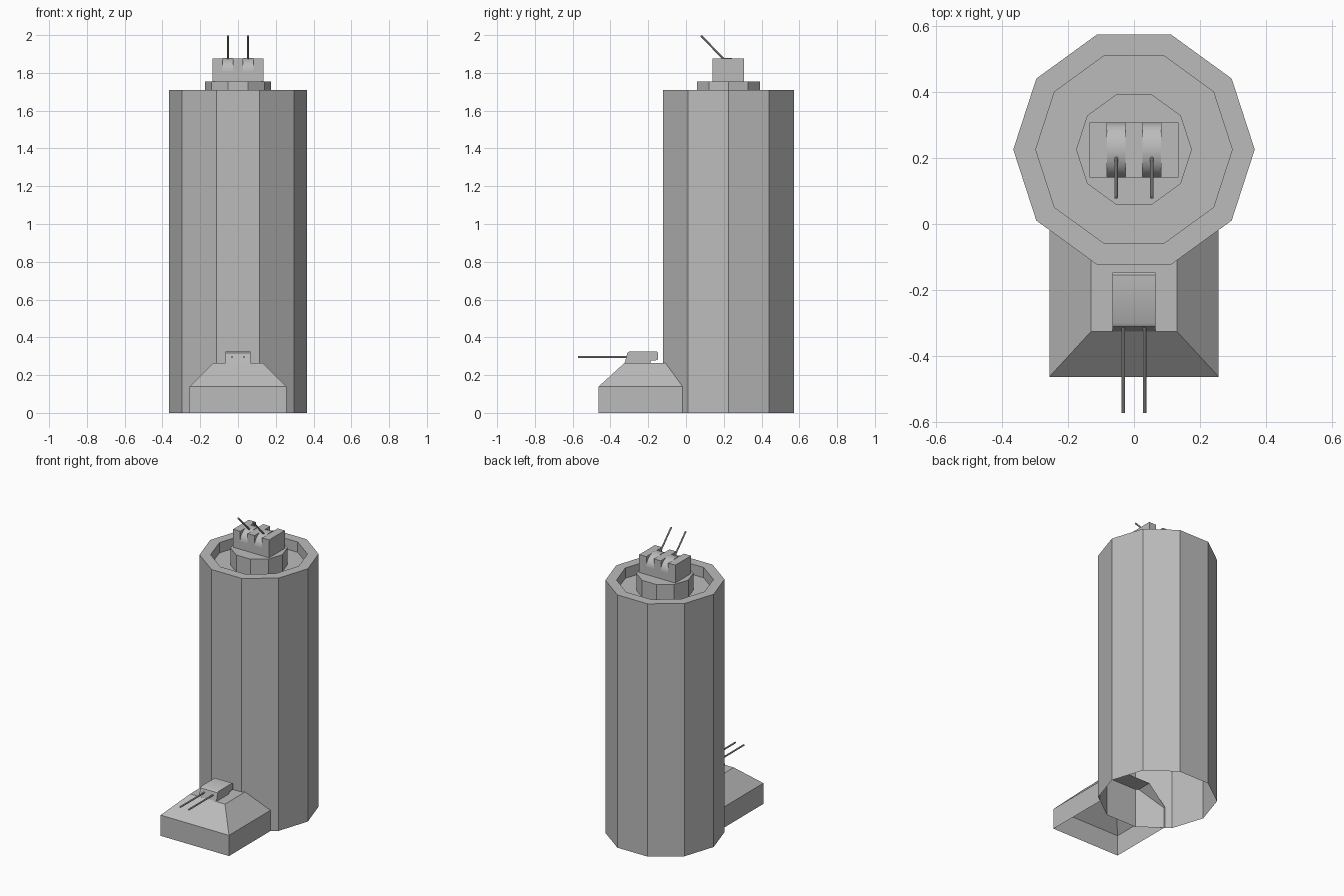
import bpy, bmesh, math
from mathutils import Vector

if "Cube" in bpy.data.objects:
    bpy.data.objects.remove(bpy.data.objects["Cube"])

grey = bpy.data.materials.new("concrete grey")
grey.use_nodes = True
COLOUR = (0.5, 0.5, 0.5, 1)
grey.diffuse_color = COLOUR
grey.node_tree.nodes["Principled BSDF"].inputs["Base Color"].default_value = COLOUR

TOWER_Y = 0.225


def finish(name, bm, smooth=False):
    bmesh.ops.recalc_face_normals(bm, faces=bm.faces)
    mesh = bpy.data.meshes.new(name)
    bm.to_mesh(mesh)
    bm.free()
    mesh.materials.append(grey)
    obj = bpy.data.objects.new(name, mesh)
    bpy.context.collection.objects.link(obj)
    if smooth:
        bpy.ops.object.select_all(action="DESELECT")
        obj.select_set(True)
        bpy.context.view_layer.objects.active = obj
        bpy.ops.object.shade_smooth_by_angle(angle=math.radians(35))
    return obj


def loft(name, rings, cap_start=False, cap_end=False):
    """Join equal rings of points with quads."""
    bm = bmesh.new()
    loops = [[bm.verts.new(p) for p in ring] for ring in rings]
    n = len(loops[0])
    for a, b in zip(loops, loops[1:]):
        for i in range(n):
            j = (i + 1) % n
            bm.faces.new((a[i], a[j], b[j], b[i]))
    if cap_start:
        bm.faces.new(loops[0])
    if cap_end:
        bm.faces.new(loops[-1])
    return finish(name, bm)


def decagon(radius, z):
    return [(radius * math.cos(math.tau * i / 10),
             TOWER_Y + radius * math.sin(math.tau * i / 10), z) for i in range(10)]


def extrude_x(name, profile, x0, x1, smooth=False):
    """Solid with a (y, z) profile between two x positions."""
    bm = bmesh.new()
    face = bm.faces.new([bm.verts.new((x0, y, z)) for y, z in profile])
    new = bmesh.ops.extrude_face_region(bm, geom=[face])["geom"]
    verts = [v for v in new if isinstance(v, bmesh.types.BMVert)]
    bmesh.ops.translate(bm, verts=verts, vec=(x1 - x0, 0, 0))
    return finish(name, bm, smooth)


def rod(name, start, end, radius):
    start, end = Vector(start), Vector(end)
    bm = bmesh.new()
    bmesh.ops.create_cone(bm, cap_ends=True, segments=10, radius1=radius,
                          radius2=radius, depth=(end - start).length)
    turn = (end - start).to_track_quat("Z", "Y").to_matrix()
    bmesh.ops.rotate(bm, verts=bm.verts, matrix=turn)
    bmesh.ops.translate(bm, verts=bm.verts, vec=(start + end) / 2)
    return finish(name, bm, True)


# Hollow tower with a rim and a sunken roof
loft("tower", [decagon(0.365, 0), decagon(0.365, 1.71), decagon(0.297, 1.71),
               decagon(0.297, 1.64)], cap_end=True)
loft("roof_pedestal", [decagon(0.175, 1.64), decagon(0.175, 1.755)], cap_end=True)

# Roof turret: low base with three blocks, leaving two gun slots
FRONT, BACK, BASE, SLOT, TOP = 0.14, 0.307, 1.755, 1.81, 1.876
box = [(FRONT, BASE), (BACK, BASE), (BACK, SLOT), (FRONT, SLOT)]
block = [(FRONT, SLOT), (BACK, SLOT), (BACK, TOP), (FRONT, TOP)]
extrude_x("roof_turret_base", box, -0.135, 0.135)
for side, x0, x1 in (("right", -0.135, -0.082), ("middle", -0.026, 0.026),
                     ("left", 0.082, 0.135)):
    extrude_x("roof_turret_block_" + side, block, x0, x1)

# Curved mantlets in the slots, with raised guns
mid, half = (FRONT + BACK) / 2, (BACK - FRONT) / 2
arch = [(mid + half * math.cos(math.pi * i / 16),
         SLOT + 0.07 * math.sin(math.pi * i / 16)) for i in range(17)]
for side, s in (("right", -1), ("left", 1)):
    x = 0.054 * s
    extrude_x("roof_mantlet_" + side, arch, x - 0.028, x + 0.028, True)
    rod("roof_gun_" + side, (x, 0.21, 1.863), (x, 0.08, 1.996), 0.0055)

# Bunker shell: open below and at the back, inside the tower
END = -0.008


def bunker_ring(half_x, front, z):
    return [(-half_x, END, z), (-half_x, front, z), (half_x, front, z), (half_x, END, z)]


bunker = loft("bunker", [bunker_ring(0.256, -0.462, 0), bunker_ring(0.256, -0.462, 0.14),
                         bunker_ring(0.13, -0.325, 0.265)], cap_end=True)
bm = bmesh.new()
bm.from_mesh(bunker.data)
rear = [f for f in bm.faces if all(abs(v.co.y - END) < 1e-4 for v in f.verts)]
bmesh.ops.delete(bm, geom=rear, context="FACES")
bm.to_mesh(bunker.data)
bm.free()

# Bunker turret with an overhanging rear and twin guns
extrude_x("bunker_turret",
          [(-0.325, 0.263), (-0.19, 0.263), (-0.185, 0.277), (-0.155, 0.279),
           (-0.147, 0.286), (-0.147, 0.318), (-0.154, 0.325), (-0.3, 0.325),
           (-0.31, 0.318)], -0.065, 0.065, True)
for side, s in (("right", -1), ("left", 1)):
    rod("bunker_gun_" + side, (0.032 * s, -0.3, 0.296), (0.032 * s, -0.572, 0.296), 0.0055)
